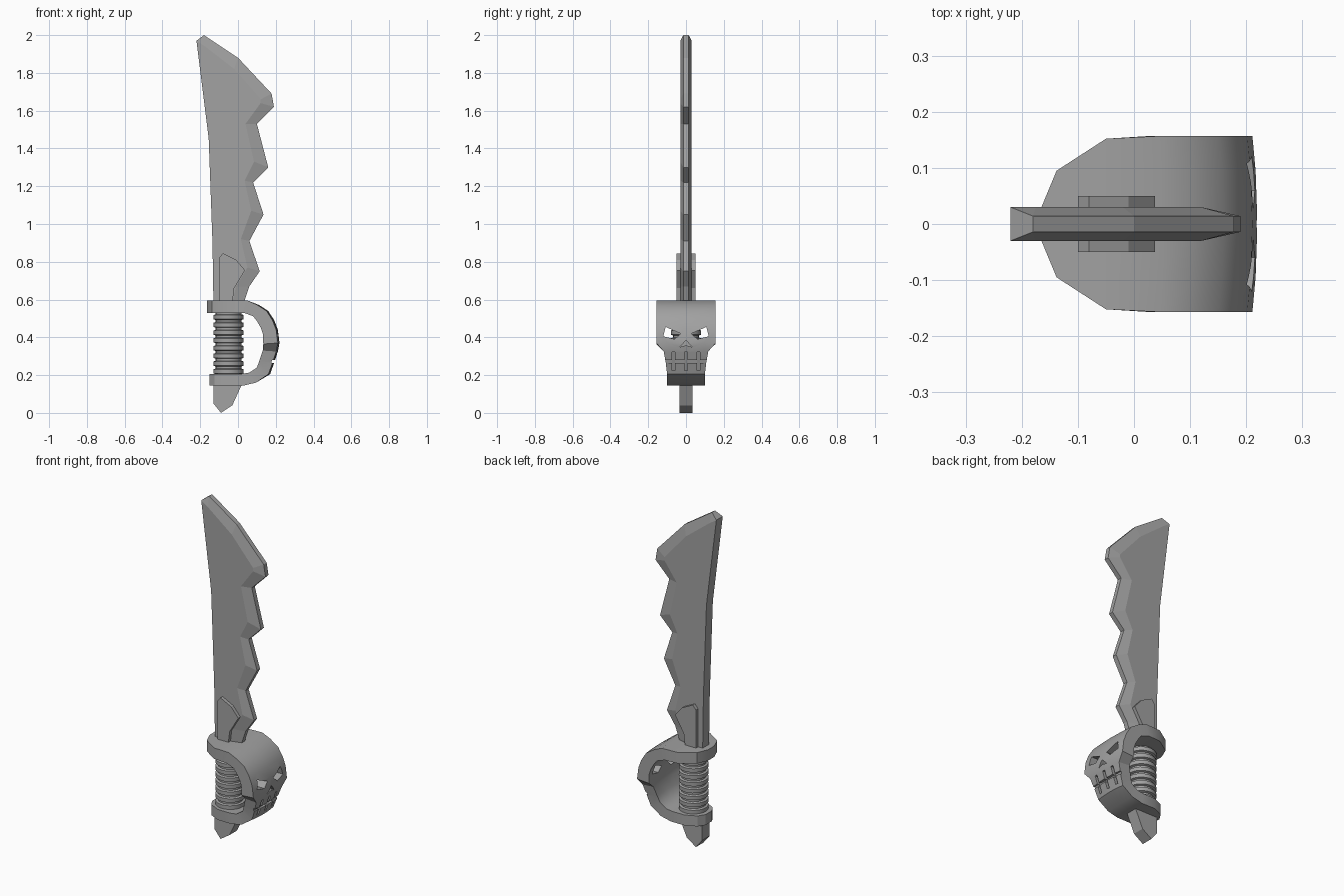
import bpy, bmesh, math
from mathutils import Vector

if "Cube" in bpy.data.objects:
    bpy.data.objects.remove(bpy.data.objects["Cube"])

steel = bpy.data.materials.new("grey steel")
steel.use_nodes = True
GREY = (0.36, 0.36, 0.36, 1)
steel.diffuse_color = GREY
steel.node_tree.nodes["Principled BSDF"].inputs["Base Color"].default_value = GREY


def finish(name, bm, smooth=False):
    bmesh.ops.recalc_face_normals(bm, faces=bm.faces)
    mesh = bpy.data.meshes.new(name)
    bm.to_mesh(mesh)
    bm.free()
    mesh.materials.append(steel)
    obj = bpy.data.objects.new(name, mesh)
    bpy.context.collection.objects.link(obj)
    if smooth:
        smooth_part(obj)
    return obj


def smooth_part(obj):
    bpy.ops.object.select_all(action='DESELECT')
    obj.select_set(True)
    bpy.context.view_layer.objects.active = obj
    bpy.ops.object.shade_smooth_by_angle(angle=math.radians(32))


def prism(name, points, depth):
    """Extrude an outline of 3D points along a vector."""
    bm = bmesh.new()
    face = bm.faces.new([bm.verts.new(p) for p in points])
    out = bmesh.ops.extrude_face_region(bm, geom=[face])["geom"]
    bmesh.ops.translate(bm, vec=depth, verts=[v for v in out if isinstance(v, bmesh.types.BMVert)])
    return finish(name, bm)


def slab(name, outline, half, y=0):
    return prism(name, [(x, y - half, z) for x, z in outline], Vector((0, 2 * half, 0)))


# Blade: thick body, bevelled down to a narrow, notched cutting edge
spine = [(-.13, .58), (-.135, .9), (-.155, 1.45), (-.22, 1.97)]
edge = [(-.18, 2), (0, 1.88), (.178, 1.69), (.19, 1.62), (.1, 1.53), (.16, 1.3), (.08, 1.22),
        (.135, 1.05), (.06, .91), (.115, .75), (.06, .67), (.03, .58)]
ridge = [(-.175, 1.94), (-.02, 1.82), (.12, 1.66), (.12, 1.64), (.04, 1.53), (.085, 1.33), (.035, 1.23),
         (.07, 1.07), (.015, .92), (.05, .77), (-.01, .67), (-.03, .58)]
bm = bmesh.new()
sides = []
for s in (-1, 1):
    back, lip, body = ([bm.verts.new((x, s * t, z)) for x, z in pts]
                       for pts, t in ((spine, .03), (edge, .014), (ridge, .03)))
    bm.faces.new(back + body)
    bm.faces.new((back[-1], lip[0], body[0]))
    for i in range(len(edge) - 1):
        bm.faces.new((lip[i], lip[i + 1], body[i + 1], body[i]))
    sides.append((back + lip, body[-1]))
(a, a_end), (b, b_end) = sides
for i in range(len(a) - 1):
    bm.faces.new((a[i], a[i + 1], b[i + 1], b[i]))
bm.faces.new((a[-1], a_end, a[0], b[0], b_end, b[-1]))
finish("blade", bm)

# Reinforcing plate at the blade root
slab("blade_root_plate", [(-.1, .58), (-.1, .82), (-.08, .845), (-.01, .81), (.037, .755),
                          (-.02, .66), (-.03, .58)], .05)

# Pommel spike
slab("pommel", [(-.13, .16), (-.13, .05), (-.09, 0), (-.03, .04), (.025, .16)], .035)

# Ribbed grip, turned around its axis
profile = [(0, .19), (.068, .19)]
RINGS, PITCH = 8, .041
for i in range(RINGS):
    z = .205 + i * PITCH
    profile += [(.068, z), (.08, z + .004), (.08, z + .026), (.068, z + .03)]
profile += [(.068, .55), (0, .55)]
bm = bmesh.new()
verts = [bm.verts.new((r, 0, z)) for r, z in profile]
edges = [bm.edges.new(pair) for pair in zip(verts, verts[1:])]
bmesh.ops.spin(bm, geom=verts + edges, cent=(0, 0, 0), axis=(0, 0, 1), angle=2 * math.pi, steps=24)
bmesh.ops.remove_doubles(bm, verts=bm.verts, dist=.0005)
bmesh.ops.translate(bm, vec=(-.05, 0, 0), verts=bm.verts)
finish("grip", bm, True)

# Skull hand guard: a thick band of (outer point, inner point, half width) stations
stations = [((-.165, .595), (-.165, .53), .03), ((-.138, .595), (-.138, .53), .095),
            ((-.05, .595), (-.05, .53), .152), ((.05, .595), (.03, .53), .157),
            ((.11, .572), (.08, .512), .157), ((.16, .54), (.11, .485), .157),
            ((.192, .49), (.13, .45), .157), ((.211, .44), (.14, .42), .157),
            ((.22, .37), (.143, .365), .157), ((.211, .325), (.14, .33), .118),
            ((.192, .265), (.122, .275), .107), ((.17, .205), (.1, .24), .1),
            ((.095, .16), (.06, .213), .1), ((.03, .145), (.02, .207), .1),
            ((-.06, .145), (-.06, .207), .1), ((-.125, .145), (-.125, .207), .07),
            ((-.15, .145), (-.15, .207), .03)]
COLUMNS = (-1, -.6, 0, .6, 1)
bm = bmesh.new()
loops = []
for outer, inner, w in stations:
    def row(p):
        bulge = .009 if p[0] > .1 else 0
        return [bm.verts.new((p[0] - bulge * t * t, t * w, p[1])) for t in COLUMNS]
    loops.append(row(outer) + row(inner)[::-1])
for p, q in zip(loops, loops[1:]):
    for i in range(len(p)):
        j = (i + 1) % len(p)
        bm.faces.new((p[i], p[j], q[j], q[i]))
bm.faces.new(loops[0])
bm.faces.new(loops[-1])
guard = finish("skull_guard", bm)

# Eye sockets, nose, mouth line and tooth gaps cut into the guard
cutters = []
for s in (-1, 1):
    eye = [(.108, .455), (.028, .42), (.06, .39), (.12, .405)]
    cutters.append(prism("eye_cutter", [(.05, s * y, z) for y, z in eye], Vector((.3, 0, 0))))
nose = [(0, .385), (.033, .348), (0, .358), (-.033, .348)]
cutters.append(prism("nose_cutter", [(.18, y, z) for y, z in nose], Vector((.2, 0, 0))))
cutters.append(slab("mouth_cutter", [(.176, .265), (.18, .28), (.3, .28), (.3, .265)], .2))
for y in (-.065, 0, .065):
    cutters.append(slab("tooth_gap_cutter", [(.155, .225), (.19, .322), (.3, .322), (.3, .225)], .008, y))
bpy.context.view_layer.objects.active = guard
for cutter in cutters:
    cutter.hide_render = True
    mod = guard.modifiers.new("cut", 'BOOLEAN')
    mod.operation, mod.solver, mod.object = 'DIFFERENCE', 'EXACT', cutter
    bpy.ops.object.modifier_apply(modifier=mod.name)
    bpy.data.objects.remove(cutter)
smooth_part(guard)
